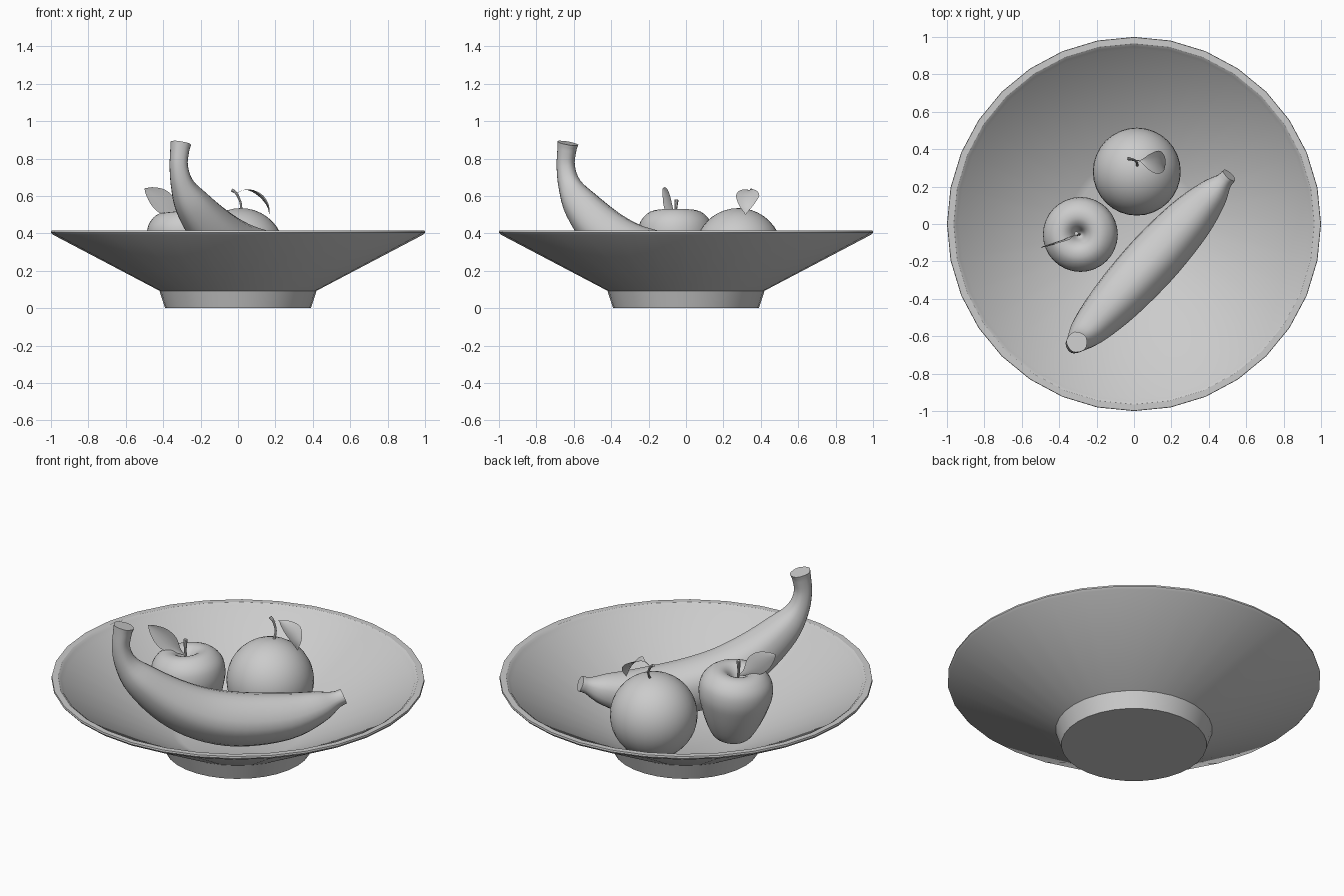
import bpy, bmesh, math
from mathutils import Vector, Matrix

if "Cube" in bpy.data.objects:
    bpy.data.objects.remove(bpy.data.objects["Cube"])


def finish(name, bm, angle=35):
    bmesh.ops.recalc_face_normals(bm, faces=bm.faces)
    me = bpy.data.meshes.new(name)
    bm.to_mesh(me)
    bm.free()
    ob = bpy.data.objects.new(name, me)
    bpy.context.collection.objects.link(ob)
    bpy.ops.object.select_all(action='DESELECT')
    ob.select_set(True)
    bpy.context.view_layer.objects.active = ob
    bpy.ops.object.shade_smooth_by_angle(angle=math.radians(angle))
    return ob


def smooth(pts, n):
    """Catmull-Rom interpolation of tuples."""
    pts = [Vector(p) for p in pts]
    ext = [2 * pts[0] - pts[1]] + pts + [2 * pts[-1] - pts[-2]]
    out = []
    for a, b, c, d in zip(ext, ext[1:], ext[2:], ext[3:]):
        for i in range(n):
            t = i / n
            out.append(0.5 * (2 * b + (c - a) * t + (2 * a - 5 * b + 4 * c - d) * t * t
                              + (3 * b - a - 3 * c + d) * t ** 3))
    return out + [pts[-1]]


def skin(bm, rings, closed=True):
    for a, b in zip(rings, rings[1:]):
        k = len(a)
        for i in range(k if closed else k - 1):
            j = (i + 1) % k
            bm.faces.new((a[i], a[j], b[j], b[i]))


def lathe(name, profile, sides, angle=35):
    bm = bmesh.new()
    rings = [[bm.verts.new((r * math.cos(math.tau * i / sides), r * math.sin(math.tau * i / sides), z))
              for i in range(sides)] for r, z in profile]
    skin(bm, rings)
    bm.faces.new(rings[0])
    bm.faces.new(rings[-1])
    return finish(name, bm, angle)


def sweep(name, path, side, sides=8, lobe=0.0):
    """Tube through (point, radius) pairs."""
    bm = bmesh.new()
    rings = []
    for i, (p, r) in enumerate(path):
        tan = (path[min(i + 1, len(path) - 1)][0] - path[max(i - 1, 0)][0]).normalized()
        u = (side - tan * side.dot(tan)).normalized()
        v = tan.cross(u)
        ring = []
        for k in range(sides):
            a = math.tau * k / sides
            q = r * (1 + lobe * math.cos(5 * a))
            ring.append(bm.verts.new(p + q * (math.cos(a) * u + math.sin(a) * v)))
        rings.append(ring)
    skin(bm, rings)
    bm.faces.new(rings[0])
    bm.faces.new(rings[-1])
    return finish(name, bm, 40)


def stem(name, pts):
    return sweep(name, [(p.to_3d(), p[3]) for p in smooth(pts, 4)], Vector((0.3, 1, 0)))


def leaf(name, pts, side, cup):
    """Thin blade; points are (x, y, z, half width), cup bends the edges."""
    bm = bmesh.new()
    side, cup = Vector(side).normalized(), Vector(cup)
    rings = [[bm.verts.new(p.to_3d() + side * max(p[3], 0.001) * s + cup * p[3] * s * s)
              for s in (-1, -0.5, 0, 0.5, 1)] for p in smooth(pts, 4)]
    skin(bm, rings, False)
    return finish(name, bm, 60)


# Bowl with foot
lathe("bowl", [(0.39, 0), (0.42, 0.093), (0.99, 0.393), (1.0, 0.405), (0.998, 0.415), (0.965, 0.415),
               (0.95, 0.405), (0.935, 0.383), (0.35, 0.09), (0.31, 0.076)], 32, 30)

# Banana, bent in one vertical plane: (distance along, height, radius)
T, N = Vector((0.674, 0.739, 0)), Vector((0.739, -0.674, 0))
spine = [(-0.672, 0.882, 0.056), (-0.68, 0.845, 0.051), (-0.688, 0.76, 0.049), (-0.66, 0.66, 0.062),
         (-0.58, 0.555, 0.096), (-0.42, 0.42, 0.127), (-0.24, 0.322, 0.143), (-0.03, 0.268, 0.147),
         (0.22, 0.26, 0.128), (0.4, 0.296, 0.087), (0.49, 0.327, 0.048), (0.535, 0.344, 0.042)]
sweep("banana", [(T * p[0] + N * 0.2 + Vector((0, 0, p[1])), p[2]) for p in smooth(spine, 4)], N, 20, 0.025)

# Orange
bm = bmesh.new()
bmesh.ops.create_uvsphere(bm, u_segments=32, v_segments=20, radius=0.235,
                          matrix=Matrix.Translation((0.015, 0.28, 0.30)))
finish("orange", bm)
stem("orange_stem", [(0.018, 0.31, 0.525, 0.007), (0.012, 0.335, 0.57, 0.006),
                     (-0.01, 0.345, 0.615, 0.007), (-0.033, 0.35, 0.632, 0.009)])
leaf("orange_leaf", [(-0.005, 0.343, 0.615, 0.002), (0.035, 0.337, 0.632, 0.006), (0.075, 0.332, 0.622, 0.042),
                     (0.12, 0.33, 0.59, 0.062), (0.155, 0.322, 0.545, 0.04), (0.168, 0.318, 0.50, 0.0)],
     (0.08, 1, 0), (0.15, 0, 0.2))

# Apple, slightly tilted
prof = [(0.012, -0.195), (0.06, -0.21), (0.105, -0.185), (0.15, -0.1), (0.185, 0), (0.2, 0.075),
        (0.188, 0.145), (0.14, 0.195), (0.085, 0.202), (0.045, 0.175), (0.02, 0.13), (0.004, 0.115)]
apple = lathe("apple", [tuple(p) for p in smooth(prof, 3)], 32, 60)
apple.location = (-0.278, -0.056, 0.318)
apple.rotation_euler = (0, math.radians(-6), 0)
stem("apple_stem", [(-0.292, -0.056, 0.43, 0.007), (-0.305, -0.056, 0.51, 0.007), (-0.308, -0.05, 0.58, 0.011)])
leaf("apple_leaf", [(-0.305, -0.056, 0.49, 0.002), (-0.34, -0.068, 0.51, 0.018), (-0.385, -0.085, 0.55, 0.056),
                    (-0.43, -0.1, 0.592, 0.056), (-0.475, -0.115, 0.626, 0.028), (-0.5, -0.125, 0.64, 0.0)],
     (0.65, 0.2, 0.74), (0.06, -0.16, 0))
